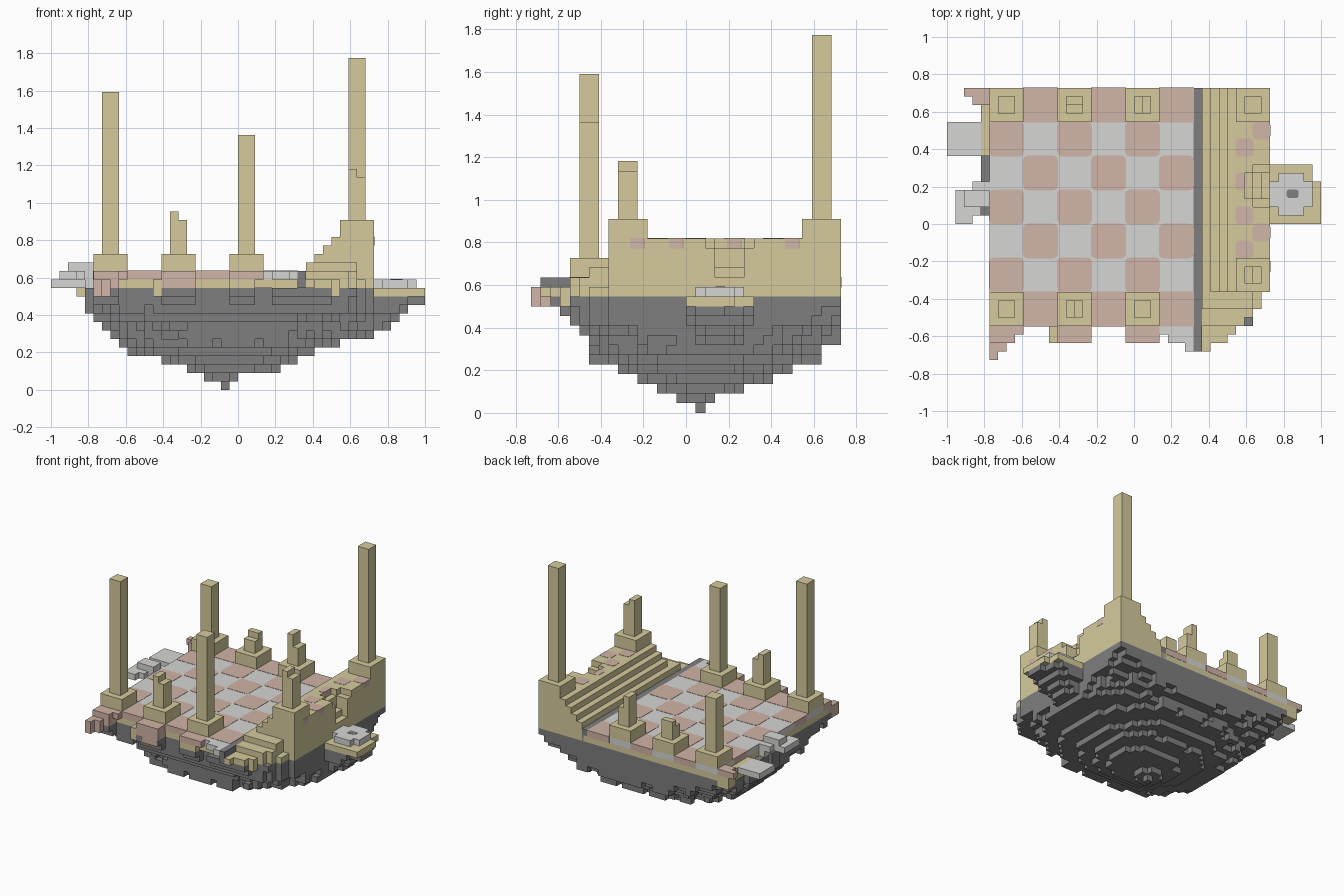
import bpy, bmesh, math

cube = bpy.data.objects.get("Cube")
if cube:
    bpy.data.objects.remove(cube, do_unlink=True)

UNIT = 1 / 22          # edge of one block
MID_I, MID_J = 22, 16  # block coordinates of the centre


def material(name, colour):
    mat = bpy.data.materials.new(name)
    mat.use_nodes = True
    rgba = (*colour, 1)
    mat.diffuse_color = rgba
    mat.node_tree.nodes["Principled BSDF"].inputs["Base Color"].default_value = rgba
    return mat


SAND = material("sandstone", (.67, .60, .34))
GREY = material("light grey stone", (.67, .675, .66))
PINK = material("pink stone", (.64, .46, .385))
DARK = material("dark rock", (.21, .21, .21))


def finish(name, bm, mat):
    mesh = bpy.data.meshes.new(name)
    bm.to_mesh(mesh)
    bm.free()
    mesh.materials.append(mat)
    obj = bpy.data.objects.new(name, mesh)
    bpy.context.collection.objects.link(obj)
    return obj


def add_box(bm, box, grow=0.0, rounding=0.0):
    """Add a box given as block ranges: i0, i1, j0, j1, k0, k1."""
    i0, i1, j0, j1, k0, k1 = box
    new = bmesh.ops.create_cube(bm, size=1)["verts"]
    for v in new:
        sx, sy, sz = (math.copysign(grow, c) for c in v.co)
        v.co.x = ((i1 if v.co.x > 0 else i0) - MID_I) * UNIT + sx
        v.co.y = ((j1 if v.co.y > 0 else j0) - MID_J) * UNIT + sy
        v.co.z = (k1 if v.co.z > 0 else k0) * UNIT + sz
    if rounding:
        upright = {e for v in new for e in v.link_edges
                   if abs(e.verts[0].co.z - e.verts[1].co.z) > grow * 2.1}
        bmesh.ops.bevel(bm, geom=list(upright), offset=rounding, segments=3,
                        profile=0.5, affect='EDGES')


def boxes(name, mat, items, grow=0.0, rounding=0.0):
    bm = bmesh.new()
    for item in items:
        add_box(bm, item, grow, rounding)
    return finish(name, bm, mat)


def voxels(name, mat, cells):
    """Skin a set of block cells with only its outer faces."""
    bm = bmesh.new()
    corners = {}

    def corner(p):
        if p not in corners:
            corners[p] = bm.verts.new(((p[0] - MID_I) * UNIT, (p[1] - MID_J) * UNIT, p[2] * UNIT))
        return corners[p]

    for cell in cells:
        for axis in range(3):
            for side in (0, 1):
                beside = list(cell)
                beside[axis] += 2 * side - 1
                if tuple(beside) in cells:
                    continue
                ring = []
                for a, b in ((0, 0), (1, 0), (1, 1), (0, 1)):
                    p = list(cell)
                    p[axis] += side
                    p[(axis + 1) % 3] += a
                    p[(axis + 2) % 3] += b
                    ring.append(corner(tuple(p)))
                bm.faces.new(ring if side else ring[::-1])
    return finish(name, bm, mat)


# Broken front edge of the terrace: where each row of blocks ends
front_end = dict(zip(range(1, 8), (31, 33, 34, 35, 36, 37, 37)))

# Floating rock: each layer is a ragged rounded shape, squarer near the top
layers = [(20, 21, 17, 18), (18, 22, 15, 19), (16, 27, 13, 22), (13, 29, 11, 25),
          (9, 31, 9, 27), (8, 34, 6, 30), (7, 38, 6, 30), (6, 38, 6, 32),
          (5, 38, 5, 32), (5, 38, 4, 32), (5, 38, 4, 32), (5, 38, 4, 32)]
rock = set()
for k, (i0, i1, j0, j1) in enumerate(layers):
    power = 2.1 + 30 * (k / 11) ** 11
    for i in range(i0, i1):
        for j in range(j0, j1):
            u = abs(2 * (i + .5 - i0) / (i1 - i0) - 1)
            v = abs(2 * (j + .5 - j0) / (j1 - j0) - 1)
            ragged = .2 * math.sin(i * 1.3 + k) * math.sin(j * 1.1 - k)
            if u ** power + v ** power <= 1.08 + ragged and i < front_end.get(j, 38):
                rock.add((i, j, k))
rock.add((35, 4, 11))

# Rock spur below the side ledge
for k, reach in zip(range(7, 11), (40, 41, 42, 43)):
    for i in range(34, reach):
        inset = (10 - k) // 2 + (i > reach - 2)
        rock.update((i, j, k) for j in range(16 + inset, 23 - inset))
rock.update((43, j, 10) for j in range(17, 20))

# Rock lumps under the broken rims
for start, end in ((5, 8), (13, 17), (21, 24), (26, 33)):
    for i in range(start, end):
        rock.update((i, j, k) for k in (9, 10, 11) for j in range(13 - k, 4))
for j in range(17, 25):
    rock.update((4, j, k) for k in (9, 10, 11) if j != 19)
voxels("floating_rock", DARK, rock)

# Courtyard floor
boxes("foundation", SAND, [(5, 38, 8, 32, 12, 13), (5, 34, 4, 8, 12, 13)])
boxes("floor", GREY, [(5, 29, 4, 32, 13, 14)])
inner, rim = [], []
for col in range(6):
    for row in range(7):
        if (col + row) % 2:
            i, j = 5 + 4 * col, 4 + 4 * row
            target = rim if row in (0, 6) else inner
            target.append((i, i + 4, j, j + 4, 13, 14))
boxes("pink_floor_tiles", PINK, inner, .002, .025)
boxes("pink_rim_tiles", PINK, rim, .002)
boxes("gutter", DARK, [(29, 30, 1, 32, 12, 14)])

# Stairs and raised terrace, with a breach in the outer wall
terrace = set()
for i in range(30, 38):
    for j in range(8, 32):
        top = min(i - 15, 18)
        if i >= 36 and 18 <= j < 23:
            top = (51 - i) if 19 <= j < 22 else 17
        if i == 35 and 19 <= j < 22:
            top = 17
        terrace.update((i, j, k) for k in range(12, top))
# Crumbled mound at the front end of the stairs
for j, end in front_end.items():
    for i in range(30, end):
        top = 15 if j > 5 and i < 36 else 14 if j > 3 and i < 36 else 13
        terrace.update((i, j, k) for k in range(11 if i > 30 else 12, top))
voxels("stairs_and_terrace", SAND, terrace)

# Pink inlays along the terrace
inlays = [(34, 36, j, j + 2, 17, 18) for j in (12, 16, 24)]
inlays += [(36, 38, j, j + 2, 17, 18) for j in (10, 14, 26)]
inlays.append((34, 35, 20, 22, 17, 18))
boxes("terrace_inlays", PINK, inlays, .002, .02)

# Pillars: left block, front block, foot height, top height,
# then width, depth and height of the broken stub
pillars = {
    "front_right_pillar": (5, 4, 14, 35, None),
    "front_middle_pillar": (13, 4, 14, 20, (1, 2, 1)),
    "front_left_pillar": (21, 4, 14, 30, None),
    "back_right_pillar": (5, 28, 14, 25, None),
    "back_middle_pillar": (13, 28, 14, 18, (2, 1, 1)),
    "back_left_pillar": (21, 28, 14, 19, (1, 2, 2)),
    "terrace_back_pillar": (34, 28, 18, 39, None),
    "terrace_front_pillar": (34, 8, 18, 25, (1, 2, 1)),
}
for name, (i, j, foot, top, stub) in pillars.items():
    parts = [(i, i + 4, j, j + 4, foot, foot + 2),
             (i + 1, i + 3, j + 1, j + 3, foot + 2, top)]
    if stub:
        width, depth, height = stub
        parts.append((i + 1, i + 1 + width, j + 3 - depth, j + 3, top, top + height))
    boxes(name, SAND, parts)

# Side ledge with a round paving slab
boxes("side_ledge", SAND, [(36, 42, 16, 23, 11, 12), (42, 43, 16, 23, 11, 12),
                           (43, 44, 16, 21, 11, 12)])
boxes("ledge_paving", GREY, [(38, 43, 18, 21, 12, 13), (39, 42, 17, 22, 12, 13)])
boxes("paving_hole", DARK, [(40, 41.3, 19.1, 20, 12.9, 13)], .002, .012)

# Broken front rim
boxes("front_rim_pink", PINK, [(5, 9, 3, 4, 13, 14), (5, 8, 2, 3, 12, 14),
                               (5, 7, 1, 2, 11, 13), (5, 6, 0, 1, 11, 13),
                               (13, 17, 2, 4, 11, 14), (21, 25, 2, 4, 13, 14)])
boxes("front_rim_grey", GREY, [(25, 29, 3, 4, 13, 14), (26, 29, 2, 3, 13, 14),
                               (28, 29, 1, 2, 13, 14)])
boxes("front_rim_sand", SAND, [(5, 8, 3, 4, 12, 13), (12, 13, 2, 4, 11, 13),
                               (21, 24, 2, 4, 12, 13), (24, 29, 3, 4, 12, 13)])

# Broken side rim and loose slabs
boxes("side_rim_pink", PINK, [(2, 5, 31, 32, 13, 14), (3, 5, 30, 31, 13, 14)])
boxes("side_rim_sand", SAND, [(4, 5, 24, 30, 11, 13), (3, 5, 30, 32, 11, 13)])
boxes("side_rim_grey", GREY, [(0, 4, 24, 28, 12, 13), (1, 3, 16, 20, 13, 14),
                              (2, 5, 18, 20, 14, 15), (3, 4, 17, 21, 13, 14),
                              (4, 5, 18, 21, 12, 14)])
